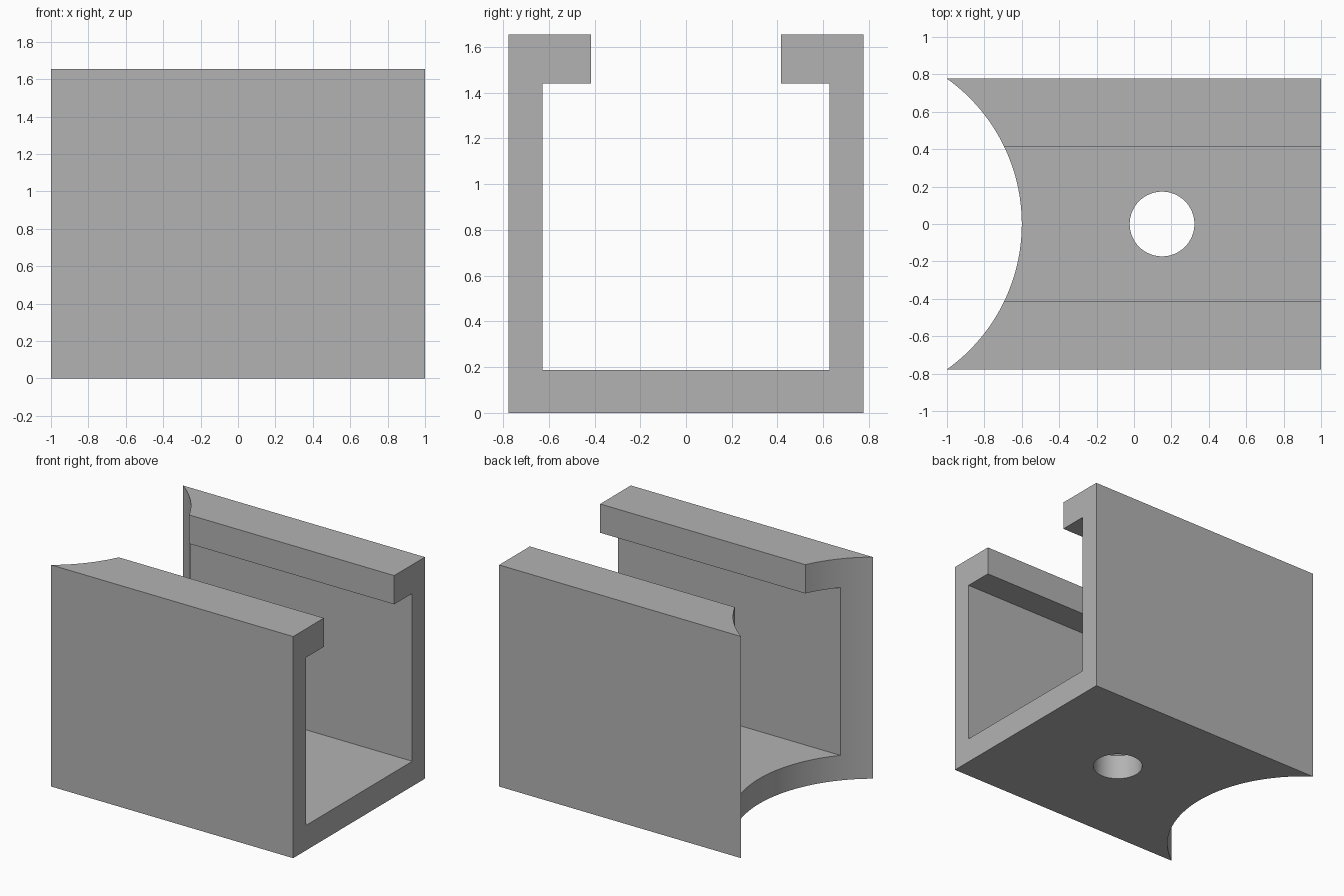
import bpy, bmesh
from mathutils import Vector, Matrix

cube = bpy.data.objects.get("Cube")
if cube:
    bpy.data.objects.remove(cube, do_unlink=True)

# Overall dimensions
HEIGHT, FLOOR, LIP_Z = 1.655, 0.187, 1.44
OUTER, INNER, LIP_Y = 0.777, 0.628, 0.415
SADDLE_DEPTH = 0.4
SADDLE_R = (SADDLE_DEPTH ** 2 + OUTER ** 2) / (2 * SADDLE_DEPTH)

grey = bpy.data.materials.new("plain grey")
grey.use_nodes = True
colour = (0.45, 0.45, 0.45, 1)
grey.diffuse_color = colour
grey.node_tree.nodes["Principled BSDF"].inputs["Base Color"].default_value = colour


def make_object(name, bm):
    bmesh.ops.recalc_face_normals(bm, faces=bm.faces)
    mesh = bpy.data.meshes.new(name)
    bm.to_mesh(mesh)
    bm.free()
    mesh.materials.append(grey)
    obj = bpy.data.objects.new(name, mesh)
    bpy.context.collection.objects.link(obj)
    return obj


def make_cutter(name, x, radius, segments):
    bm = bmesh.new()
    bmesh.ops.create_cone(bm, cap_ends=True, segments=segments, radius1=radius,
                          radius2=radius, depth=HEIGHT * 2,
                          matrix=Matrix.Translation((x, 0, HEIGHT / 2)))
    obj = make_object(name, bm)
    obj.hide_render = True
    return obj


# Lipped channel: mirrored half profile swept along x
half = [(OUTER, 0), (OUTER, HEIGHT), (LIP_Y, HEIGHT),
        (LIP_Y, LIP_Z), (INNER, LIP_Z), (INNER, FLOOR)]
profile = half + [(-y, z) for y, z in reversed(half)]
bm = bmesh.new()
face = bm.faces.new([bm.verts.new((-1.1, y, z)) for y, z in profile])
swept = bmesh.ops.extrude_face_region(bm, geom=[face])["geom"]
bmesh.ops.translate(bm, vec=Vector((2.1, 0, 0)),
                    verts=[v for v in swept if isinstance(v, bmesh.types.BMVert)])
channel = make_object("lipped_channel", bm)

# Curved saddle end and round floor hole
cutters = [make_cutter("saddle_cutter", SADDLE_DEPTH - 1 - SADDLE_R, SADDLE_R, 256),
           make_cutter("floor_hole_cutter", 0.15, 0.173, 96)]
bpy.ops.object.select_all(action="DESELECT")
bpy.context.view_layer.objects.active = channel
channel.select_set(True)
for cutter in cutters:
    mod = channel.modifiers.new(cutter.name, "BOOLEAN")
    mod.operation, mod.solver, mod.object = "DIFFERENCE", "EXACT", cutter
    bpy.ops.object.modifier_apply(modifier=mod.name)
    bpy.data.objects.remove(cutter, do_unlink=True)

bpy.ops.object.shade_smooth_by_angle(angle=0.5)
